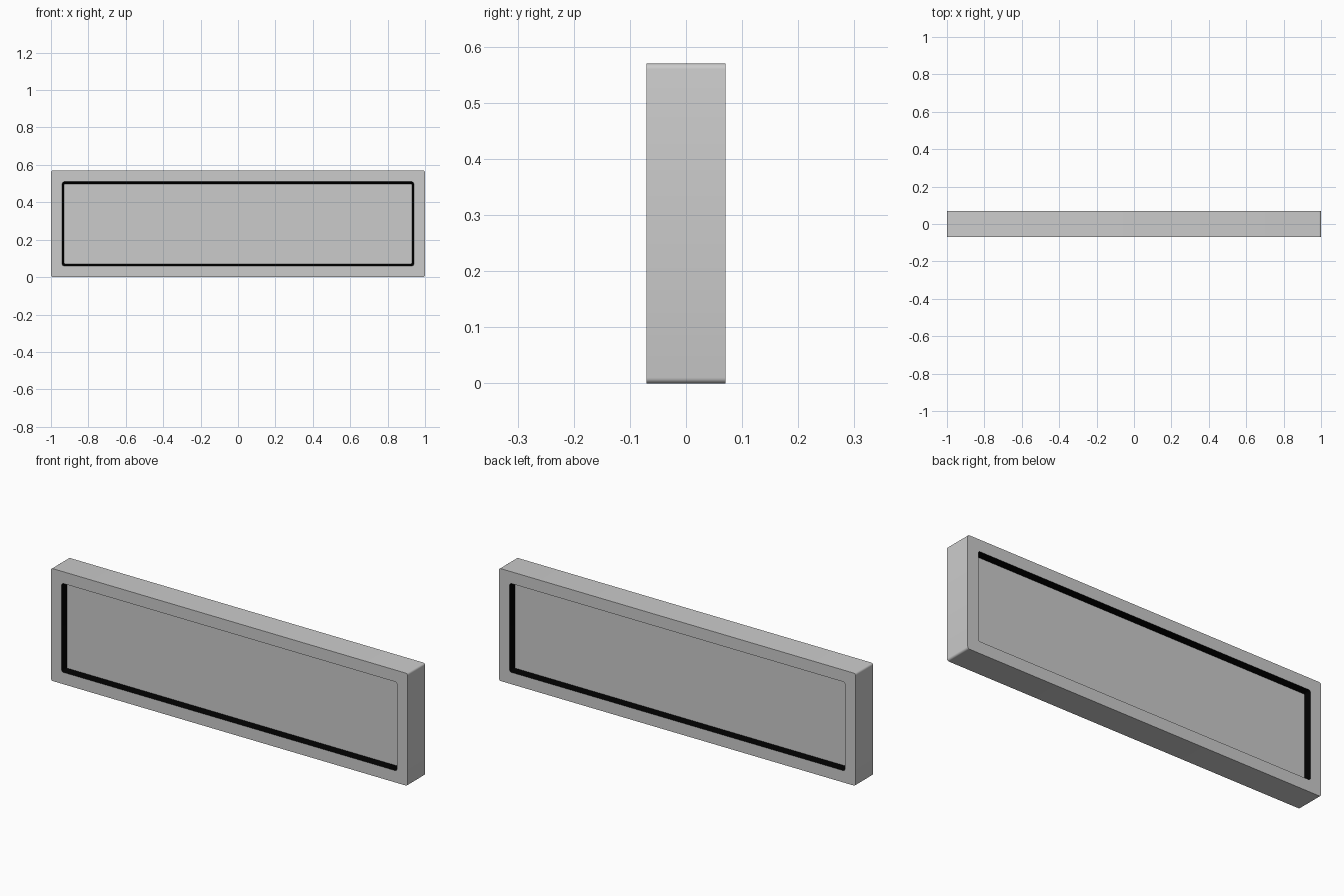
import bpy, bmesh
from math import sin, cos, pi

if "Cube" in bpy.data.objects:
    bpy.data.objects.remove(bpy.data.objects["Cube"])

W, H, T = 1.0, 0.57, 0.07      # half width, height, half thickness
RECESS = 0.028                 # depth of the panel behind the frame face
SEG = 4                        # segments per rounded corner


def loop(bm, inset, y, r):
    """Rounded rectangle of vertices in the XZ plane."""
    hw, hh = W - inset - r, H / 2 - inset - r
    corners = [(hw, hh), (-hw, hh), (-hw, -hh), (hw, -hh)]
    return [bm.verts.new((cx + r * cos(a), y, H / 2 + cz + r * sin(a)))
            for i, (cx, cz) in enumerate(corners)
            for a in [(i + k / SEG) * pi / 2 for k in range(SEG + 1)]]


def skin(bm, a, b):
    n = len(a)
    for i in range(n):
        j = (i + 1) % n
        bm.faces.new((a[i], a[j], b[j], b[i]))


def finish(bm, name, color):
    me = bpy.data.meshes.new(name)
    bm.to_mesh(me)
    bm.free()
    ob = bpy.data.objects.new(name, me)
    bpy.context.collection.objects.link(ob)
    mat = bpy.data.materials.new(name + "_material")
    mat.diffuse_color = (color, color, color, 1)
    mat.use_nodes = True
    mat.node_tree.nodes["Principled BSDF"].inputs["Base Color"].default_value = mat.diffuse_color
    me.materials.append(mat)
    bpy.ops.object.select_all(action='DESELECT')
    ob.select_set(True)
    bpy.context.view_layer.objects.active = ob
    bpy.ops.object.shade_smooth_by_angle()


# outer frame: front rim, rounded outside, back rim
bm = bmesh.new()
rings = [loop(bm, 0.06, -T, 0.01), loop(bm, 0, -T, 0.01),
         loop(bm, 0, T, 0.01), loop(bm, 0.06, T, 0.01)]
for a, b in zip(rings, rings[1:]):
    skin(bm, b, a)
finish(bm, "frame", 0.64)

# black sloped trim between frame and panel, on both sides
bm = bmesh.new()
for s in (-1, 1):
    rim, base = loop(bm, 0.06, s * T, 0.01), loop(bm, 0.071, s * (T - RECESS), 0.004)
    skin(bm, *((rim, base) if s < 0 else (base, rim)))
bmesh.ops.reverse_faces(bm, faces=bm.faces[:])
# make every trim face point outward from the middle plane
bm.normal_update()
bmesh.ops.reverse_faces(bm, faces=[f for f in bm.faces
                                   if f.normal.y * f.calc_center_median().y < 0])
finish(bm, "trim", 0.0)

# flat recessed panels, front and back
bm = bmesh.new()
for s in (-1, 1):
    ring = loop(bm, 0.071, s * (T - RECESS), 0.004)
    bm.faces.new(ring if s < 0 else ring[::-1])
bm.normal_update()
bmesh.ops.reverse_faces(bm, faces=[f for f in bm.faces
                                   if f.normal.y * f.calc_center_median().y < 0])
finish(bm, "panel", 0.8)

# frame faces point outward
frame = bpy.data.objects["frame"].data
bm = bmesh.new()
bm.from_mesh(frame)
bm.normal_update()
front = [f for f in bm.faces if f.calc_center_median().y < -T + 1e-4]
if front[0].normal.y > 0:
    bmesh.ops.reverse_faces(bm, faces=bm.faces[:])
bm.to_mesh(frame)
bm.free()
